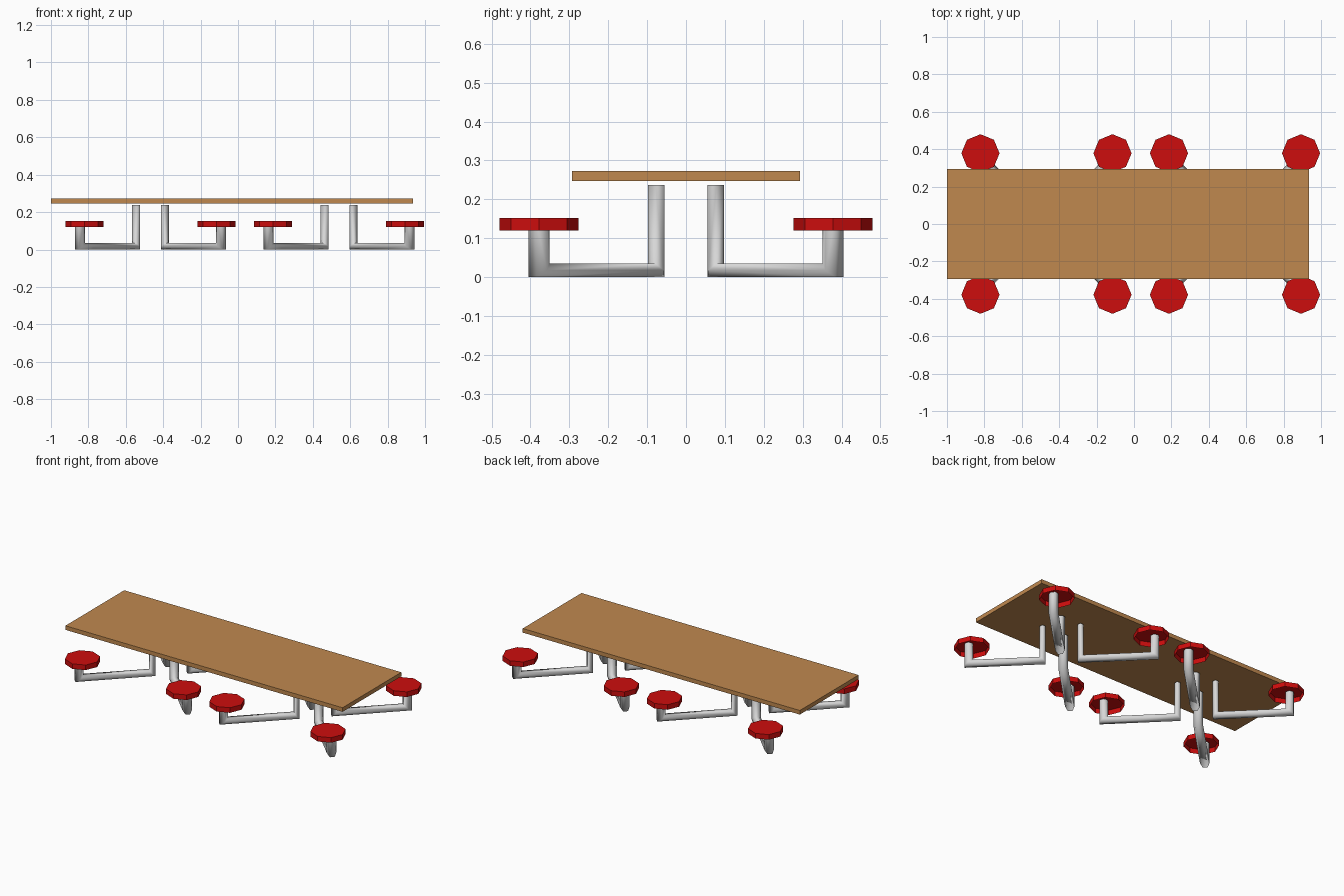
import bpy, bmesh, math

if "Cube" in bpy.data.objects:
    bpy.data.objects.remove(bpy.data.objects["Cube"])


def material(name, rgb):
    m = bpy.data.materials.new(name)
    m.diffuse_color = (*rgb, 1)
    m.use_nodes = True
    m.node_tree.nodes["Principled BSDF"].inputs["Base Color"].default_value = m.diffuse_color
    return m


wood = material("wood", (0.53, 0.25, 0.078))
red = material("red", (0.61, 0.004, 0.004))
steel = material("steel", (0.68, 0.68, 0.68))


def finish(bm, name, mat):
    bmesh.ops.recalc_face_normals(bm, faces=bm.faces)
    me = bpy.data.meshes.new(name)
    bm.to_mesh(me)
    bm.free()
    me.materials.append(mat)
    ob = bpy.data.objects.new(name, me)
    bpy.context.collection.objects.link(ob)
    return ob


# Table top
bm = bmesh.new()
bmesh.ops.create_cube(bm, size=1)
for v in bm.verts:
    v.co = (v.co.x * 1.935 - 0.0325, v.co.y * 0.586, v.co.z * 0.026 + 0.26)
finish(bm, "table_top", wood)


# Octagonal seat: cap open underneath
def seat(x, y):
    bm = bmesh.new()
    rings = [[bm.verts.new((x + 0.102 * math.cos(i * math.pi / 4),
                            y + 0.102 * math.sin(i * math.pi / 4), z))
              for i in range(8)] for z in (0.12, 0.152)]
    for i in range(8):
        j = (i + 1) % 8
        bm.faces.new((rings[0][i], rings[0][j], rings[1][j], rings[1][i]))
    bm.faces.new(rings[1])
    # normals point outward
    me_ob = finish(bm, "seat", red)
    return me_ob


# Six-sided bent tube: leg, floor bar and seat post with mitred corners
def support(cx, sx, sy):
    d1, d2 = 0.109, 0.534       # distance of leg and post from the centre
    a1, a2, h, b = 0.016, 0.024, 0.0175, 0.028
    section = [(0, 1), (1, 0.5), (1, -0.5), (0, -1), (-1, -0.5), (-1, 0.5)]
    path = [
        lambda n: (d1 + n * a1, 0.237),
        lambda n: (d1 + n * a1, h + n * h),
        lambda n: (d2 - n * a2, h + n * h),
        lambda n: (d2 - n * a2, 0.145),
    ]
    q = math.sqrt(0.5)
    bm = bmesh.new()
    rings = []
    for f in path:
        ring = []
        for n, s in section:
            r, z = f(n)
            ring.append(bm.verts.new((cx + sx * q * (r - s * b),
                                      sy * q * (r + s * b), z)))
        rings.append(ring)
    for lo, hi in zip(rings, rings[1:]):
        for i in range(6):
            j = (i + 1) % 6
            bm.faces.new((lo[i], lo[j], hi[j], hi[i])).smooth = True
    bm.faces.new(rings[0])
    bm.faces.new(rings[-1])
    finish(bm, "seat_support", steel)


# Two crosses of four supports and seats
for cx in (-0.468, 0.54):
    for sx in (-1, 1):
        for sy in (-1, 1):
            support(cx, sx, sy)
            seat(cx + sx * 0.353, sy * 0.378)
